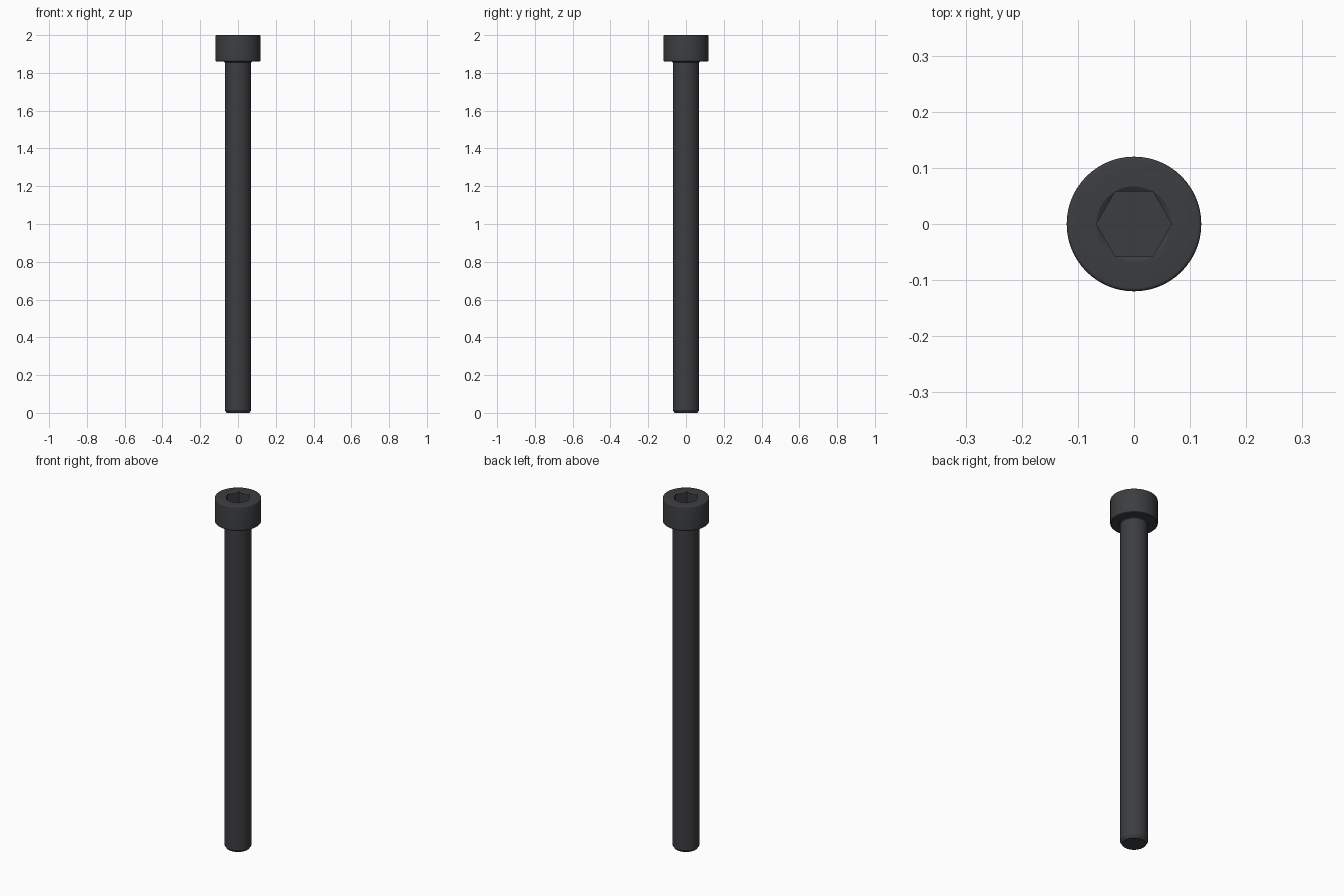
import bpy, bmesh, math
from mathutils import Matrix

if "Cube" in bpy.data.objects:
    bpy.data.objects.remove(bpy.data.objects["Cube"])

SEG = 64
HEAD_R, SHANK_R, HEX_R = 0.12, 0.07, 0.067
HEAD_Z, SOCKET_Z = 1.86, 1.93


def mesh_object(name, bm):
    bmesh.ops.recalc_face_normals(bm, faces=bm.faces)
    me = bpy.data.meshes.new(name)
    bm.to_mesh(me)
    bm.free()
    ob = bpy.data.objects.new(name, me)
    bpy.context.collection.objects.link(ob)
    return ob


def cutter(name, sides, r_low, r_high, z0, z1):
    bm = bmesh.new()
    bmesh.ops.create_cone(bm, cap_ends=True, segments=sides, radius1=r_low,
                          radius2=r_high, depth=z1 - z0)
    turn = math.radians(30) if sides == 6 else 0
    bm.transform(Matrix.Translation((0, 0, (z0 + z1) / 2)) @ Matrix.Rotation(turn, 4, 'Z'))
    ob = mesh_object(name, bm)
    ob.hide_render = True
    return ob


# Bolt body: turned profile of chamfered tip, shank, fillet and head
profile = [(0, 0), (SHANK_R - 0.01, 0), (SHANK_R, 0.015), (SHANK_R, HEAD_Z - 0.005),
           (SHANK_R + 0.005, HEAD_Z), (HEAD_R - 0.004, HEAD_Z), (HEAD_R, HEAD_Z + 0.004)]
for i in range(5):
    a = math.radians(22.5 * i)
    profile.append((HEAD_R - 0.006 + 0.006 * math.cos(a), 1.994 + 0.006 * math.sin(a)))
profile.append((0, 2))
bm = bmesh.new()
verts = [bm.verts.new((r, 0, z)) for r, z in profile]
edges = [bm.edges.new(pair) for pair in zip(verts, verts[1:])]
bmesh.ops.spin(bm, geom=verts + edges, cent=(0, 0, 0), axis=(0, 0, 1),
               angle=math.tau, steps=SEG, use_duplicate=False)
bmesh.ops.remove_doubles(bm, verts=bm.verts, dist=1e-5)
bolt = mesh_object("socket_bolt", bm)

# Hex socket with a shallow conical lead-in
cutters = [cutter("hex_cutter", 6, HEX_R, HEX_R, SOCKET_Z, 2.05),
           cutter("lead_in_cutter", SEG, HEX_R - 0.017, HEX_R + 0.017, 1.99, 2.01)]
bpy.context.view_layer.objects.active = bolt
bolt.select_set(True)
for c in cutters:
    mod = bolt.modifiers.new(c.name, 'BOOLEAN')
    mod.object = c
    mod.operation = 'DIFFERENCE'
    mod.solver = 'EXACT'
    bpy.ops.object.modifier_apply(modifier=mod.name)
for c in cutters:
    bpy.data.objects.remove(c)

# Black steel
steel = bpy.data.materials.new("black_steel")
steel.diffuse_color = (0.045, 0.047, 0.051, 1)
steel.use_nodes = True
steel.node_tree.nodes["Principled BSDF"].inputs["Base Color"].default_value = steel.diffuse_color
bolt.data.materials.clear()
bolt.data.materials.append(steel)
bpy.ops.object.shade_smooth_by_angle(angle=math.radians(30))
